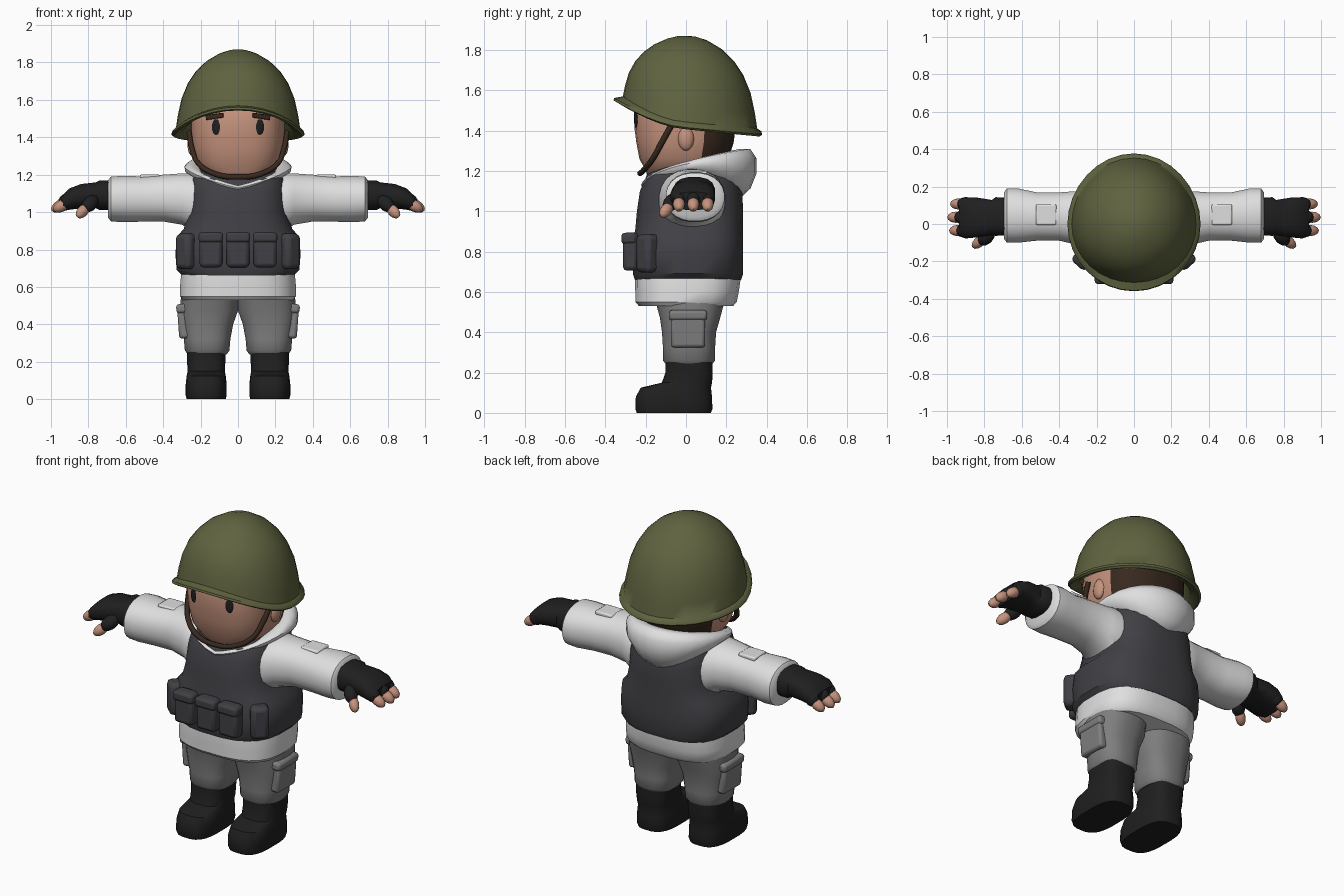
import bpy, bmesh
from math import sin, cos, pi, radians
from mathutils import Matrix, Euler

cube = bpy.data.objects.get("Cube")
if cube:
    bpy.data.objects.remove(cube, do_unlink=True)


def material(name, r, g, b):
    m = bpy.data.materials.new(name)
    m.use_nodes = True
    m.diffuse_color = (r, g, b, 1)
    shader = next(n for n in m.node_tree.nodes if n.type == 'BSDF_PRINCIPLED')
    shader.inputs["Base Color"].default_value = (r, g, b, 1)
    shader.inputs["Roughness"].default_value = 0.9
    return m


OLIVE = material("olive helmet", .115, .125, .05)
WHITE = material("white cloth", .74, .74, .74)
VEST = material("dark vest", .052, .05, .058)
GREY = material("grey trousers", .21, .21, .21)
BLACK = material("black leather", .014, .014, .014)
SKIN = material("skin", .56, .29, .205)
BROWN = material("dark brown", .04, .022, .013)


def finish(name, bm, mat, mirror=False, sharp=40, bevel=0):
    """Turn a bmesh into a shaded object, optionally mirrored across x."""
    bmesh.ops.recalc_face_normals(bm, faces=bm.faces)
    mesh = bpy.data.meshes.new(name)
    bm.to_mesh(mesh)
    bm.free()
    mesh.materials.append(mat)
    for p in mesh.polygons:
        p.use_smooth = True
    mesh.set_sharp_from_angle(angle=radians(sharp))
    ob = bpy.data.objects.new(name, mesh)
    bpy.context.collection.objects.link(ob)
    if bevel:
        b = ob.modifiers.new("Bevel", 'BEVEL')
        b.width, b.segments = bevel, 2
    if mirror:
        ob.modifiers.new("Mirror", 'MIRROR').use_mirror_merge = False
    return ob


def skin_rings(bm, rings, closed=False):
    """Bridge rows of points with quads; cap the ends unless closed."""
    rows = [[bm.verts.new(p) for p in ring] for ring in rings]
    n = len(rows[0])
    pairs = list(zip(rows, rows[1:])) + ([(rows[-1], rows[0])] if closed else [])
    for a, b in pairs:
        for i in range(n):
            j = (i + 1) % n
            bm.faces.new((a[i], a[j], b[j], b[i]))
    if not closed:
        bm.faces.new(rows[0])
        bm.faces.new(rows[-1])


def loft(name, rings, mat, axis='Z', n=24, power=2.5, **kw):
    """Rounded cross-sections (position, centre u, centre v, radius u, radius v)."""
    def soft(v):
        return (abs(v) ** (2 / power)) * (1 if v > 0 else -1)
    rows = []
    for t, cu, cv, ru, rv in rings:
        row = []
        for i in range(n):
            a = 2 * pi * (i + .5) / n
            u, v = cu + ru * soft(cos(a)), cv + rv * soft(sin(a))
            row.append((u, v, t) if axis == 'Z' else (t, u, v))
        rows.append(row)
    bm = bmesh.new()
    skin_rings(bm, rows)
    return finish(name, bm, mat, **kw)


def place(loc, size, rot):
    turn = Euler([radians(r) for r in rot]).to_matrix().to_4x4()
    return Matrix.Translation(loc) @ turn @ Matrix.Diagonal((*size, 1))


def box(name, loc, size, mat, rot=(0, 0, 0), bevel=.015, **kw):
    bm = bmesh.new()
    bmesh.ops.create_cube(bm, size=1, matrix=place(loc, size, rot))
    return finish(name, bm, mat, bevel=bevel, **kw)


def ball(name, loc, size, mat, rot=(0, 0, 0), **kw):
    bm = bmesh.new()
    bmesh.ops.create_uvsphere(bm, u_segments=12, v_segments=8, radius=1,
                              matrix=place(loc, size, rot))
    return finish(name, bm, mat, **kw)


# Boots and trousers
loft("boot", [(0, .17, -.06, .105, .185), (.02, .17, -.06, .11, .192),
              (.08, .17, -.06, .11, .19), (.125, .17, -.05, .105, .175),
              (.15, .17, .005, .1, .125), (.2, .17, .015, .103, .118),
              (.27, .17, .015, .105, .118)], BLACK, power=3, mirror=True)
loft("trouser_leg", [(.24, .165, .015, .105, .115), (.26, .165, .015, .12, .13),
                     (.32, .165, .015, .125, .13), (.4, .165, .015, .14, .135),
                     (.47, .157, .02, .157, .15), (.58, .15, .02, .152, .18)],
     GREY, mirror=True)
box("trouser_pocket", (.29, .01, .41), (.06, .17, .17), GREY, (0, 4, 0), mirror=True)
box("trouser_pocket_flap", (.295, .01, .485), (.07, .19, .05), GREY, (0, 4, 0), mirror=True)

# Jacket body and hem
loft("jacket", [(.53, 0, 0, .295, .235), (.55, 0, 0, .312, .253), (.6, 0, .005, .312, .258),
                (.68, 0, .01, .305, .265), (1., 0, .02, .24, .23),
                (1.17, 0, .04, .23, .2), (1.2, 0, .05, .18, .16)], WHITE, power=2.8)

# Armoured vest
loft("vest", [(.66, 0, .01, .3, .265), (.69, 0, .01, .33, .275), (.78, 0, .01, .337, .275),
              (.87, 0, .012, .328, .273), (.91, 0, .015, .292, .268),
              (1., 0, .02, .268, .265), (1.1, 0, .025, .26, .255),
              (1.18, 0, .03, .252, .225), (1.22, 0, .03, .22, .18)], VEST, power=2.8)
for x in (-.145, 0, .145):
    box("vest_pouch", (x, -.275, .8), (.122, .075, .19), VEST, bevel=.02)
    box("pouch_flap", (x, -.283, .865), (.13, .075, .055), VEST)
box("side_pouch", (.27, -.185, .79), (.1, .1, .19), VEST, (0, 0, 42), bevel=.025, mirror=True)

# Sleeves with a raised pocket
loft("sleeve", [(.18, .03, 1.055, .155, .14), (.25, .03, 1.055, .165, .155),
                (.3, .032, 1.07, .145, .138), (.4, .04, 1.075, .13, .126),
                (.52, .04, 1.07, .13, .122), (.62, .045, 1.07, .146, .125),
                (.68, .045, 1.07, .146, .12), (.695, .045, 1.07, .125, .1)],
     WHITE, axis='X', power=2.2, mirror=True)
box("sleeve_pocket", (.47, .05, 1.188), (.11, .11, .025), WHITE, bevel=.008, mirror=True)

# Fingerless gloves, fingers and thumbs
loft("glove", [(.66, .04, 1.09, .1, .078), (.74, .04, 1.09, .105, .08),
               (.76, .035, 1.09, .095, .07), (.84, .035, 1.085, .108, .066),
               (.9, .033, 1.07, .112, .058), (.935, .033, 1.05, .1, .045)],
     BLACK, axis='X', power=2.6, n=16, mirror=True)
for y, reach in ((.107, -.015), (.036, 0), (-.035, -.01)):
    ball("glove_knuckle", (.918 + reach, y, 1.058), (.045, .037, .04), BLACK, (0, 28, 0), mirror=True)
    ball("finger", (.952 + reach, y, 1.035), (.052, .03, .03), SKIN, (0, 32, 0), mirror=True)
ball("glove_thumb", (.79, -.07, 1.045), (.06, .038, .038), BLACK, (0, 35, -45), mirror=True)
ball("thumb", (.83, -.098, 1.005), (.05, .028, .03), SKIN, (0, 38, -40), mirror=True)

# Head, with hair on the faces toward the back
head = loft("head", [(1.12, 0, 0, .11, .11), (1.175, 0, -.06, .13, .13),
                     (1.2, 0, -.02, .185, .18), (1.26, 0, -.01, .225, .222),
                     (1.34, 0, -.005, .245, .242), (1.4, 0, -.005, .25, .25),
                     (1.48, 0, -.005, .25, .255), (1.56, 0, 0, .245, .245),
                     (1.66, 0, .01, .2, .19)], SKIN, n=32, power=2.6)
head.data.materials.append(BROWN)
for p in head.data.polygons:
    if p.center.y > .08 and p.center.z > 1.2:
        p.material_index = 1
ball("ear", (.245, 0, 1.36), (.025, .04, .06), SKIN, mirror=True)
ball("eye", (.118, -.249, 1.455), (.023, .0048, .042), BLACK, (0, 0, 19), mirror=True)
box("eyebrow", (.125, -.247, 1.512), (.1, .009, .026), BROWN, (0, 8, 19), bevel=.003, mirror=True)

# Hood lying around the neck: low at the throat, full at the back
rows = []
for i in range(28):
    a = 2 * pi * i / 28
    back = (1 - cos(a)) / 2
    top = 1.14 + .175 * back ** .55
    low = 1.09 + .1 * sin(a) ** 2 - .03 * back
    thick = .035 + .045 * back
    row = []
    for k in range(10):
        b = 2 * pi * k / 10
        r = thick * cos(b) + .025 * sin(b)
        row.append(((.225 + r) * sin(a), .045 - (.225 + r) * cos(a),
                    (top + low) / 2 + (top - low) / 2 * sin(b)))
    rows.append(row)
bm = bmesh.new()
skin_rings(bm, rows, closed=True)
finish("hood", bm, WHITE, sharp=60)

# Helmet shell: raised at the brow, low at the sides and back, flared lip
rows = []
for t, r in ((.6, .18), (.3, .27), (.03, .3), (-.02, .345), (.0, .356), (.035, .352),
             (.06, .333), (.22, .322), (.42, .302), (.6, .268), (.74, .225),
             (.86, .168), (.95, .098), (.99, .04)):
    row = []
    for i in range(32):
        a = 2 * pi * i / 32
        c = cos(a)
        rim = 1.415 + (.135 * c ** 1.6 if c > 0 else .035 * c)
        flare = .025 * max(c, 0) if -.1 < t < .05 and r > .34 else 0
        reach = r * (1 - .06 * c) + flare
        row.append((r * sin(a), -reach * c, rim + (1.872 - rim) * t))
    rows.append(row)
bm = bmesh.new()
skin_rings(bm, rows)
finish("helmet", bm, OLIVE, sharp=50)

# Chin strap
half = [(.262, -.07, 1.43), (.246, -.12, 1.34), (.212, -.165, 1.26), (.12, -.21, 1.203)]
path = half + [(0, -.228, 1.188)] + [(-x, y, z) for x, y, z in reversed(half)]
curve = bpy.data.curves.new("chin_strap", 'CURVE')
curve.dimensions = '3D'
curve.bevel_depth, curve.bevel_resolution = .015, 1
spline = curve.splines.new('BEZIER')
spline.bezier_points.add(len(path) - 1)
for point, co in zip(spline.bezier_points, path):
    point.co = co
    point.handle_left_type = point.handle_right_type = 'AUTO'
curve.materials.append(BROWN)
bpy.context.collection.objects.link(bpy.data.objects.new("chin_strap", curve))
